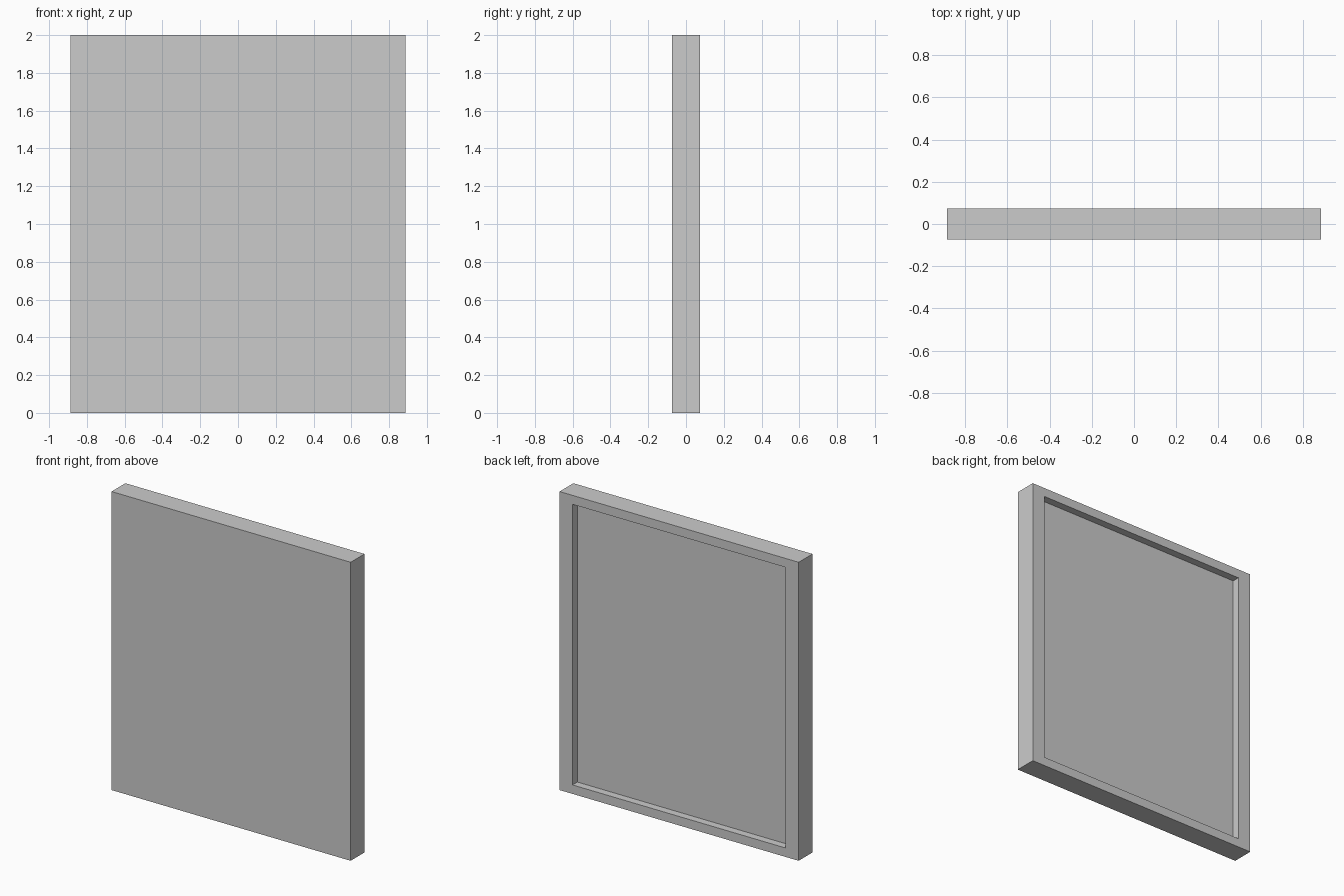
import bpy
import bmesh
from mathutils import Vector

if "Cube" in bpy.data.objects:
    bpy.data.objects.remove(bpy.data.objects["Cube"])

WIDTH, DEPTH, HEIGHT = 1.772, 0.146, 2.0
SIDE_BORDER, END_BORDER, RECESS = 0.096, 0.06, 0.051

# Solid slab standing on the ground
bm = bmesh.new()
bmesh.ops.create_cube(bm, size=1)
bmesh.ops.scale(bm, vec=(WIDTH, DEPTH, HEIGHT), verts=bm.verts)
bmesh.ops.translate(bm, vec=(0, 0, HEIGHT / 2), verts=bm.verts)

# Raised border on the back: inset the face, then sink it
bm.normal_update()
back = max(bm.faces, key=lambda f: f.normal.y)
bmesh.ops.inset_region(bm, faces=[back], thickness=0.05, use_even_offset=True)
for v in back.verts:
    sx = 1 if v.co.x > 0 else -1
    sz = 1 if v.co.z > HEIGHT / 2 else -1
    v.co = Vector((sx * (WIDTH / 2 - SIDE_BORDER), DEPTH / 2,
                   HEIGHT / 2 + sz * (HEIGHT / 2 - END_BORDER)))
bmesh.ops.inset_region(bm, faces=[back], thickness=0.0, depth=0.0)
for v in back.verts:
    v.co.y = DEPTH / 2 - RECESS
bmesh.ops.recalc_face_normals(bm, faces=bm.faces)

mesh = bpy.data.meshes.new("framed_panel")
bm.to_mesh(mesh)
bm.free()
panel = bpy.data.objects.new("framed_panel", mesh)
bpy.context.collection.objects.link(panel)
